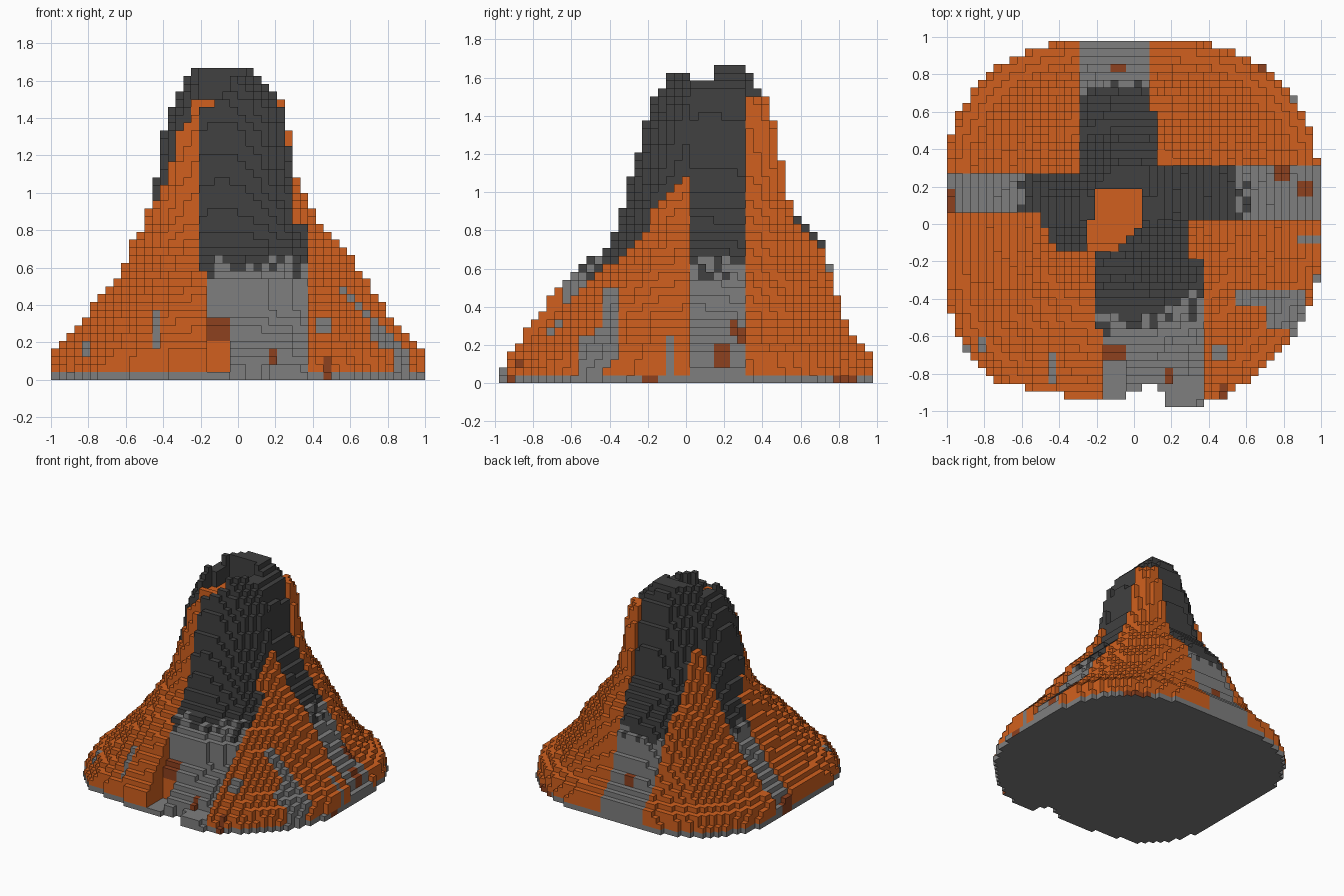
import bpy, bmesh, random
from mathutils import Vector

random.seed(4)
cube = bpy.data.objects.get("Cube")
if cube:
    bpy.data.objects.remove(cube)

# Block grid
NX, NY, NZ = 48, 47, 40
S = 2 / NX


def material(name, color):
    m = bpy.data.materials.new(name)
    m.use_nodes = True
    m.diffuse_color = (*color, 1)
    bsdf = m.node_tree.nodes["Principled BSDF"]
    bsdf.inputs["Base Color"].default_value = (*color, 1)
    bsdf.inputs["Roughness"].default_value = 0.9
    return m


MATS = [material("orange lava", (0.64, 0.118, 0.013)),
        material("dark rock", (0.052, 0.052, 0.052)),
        material("grey rock", (0.21, 0.21, 0.21)),
        material("cooled lava", (0.27, 0.052, 0.013))]
ORANGE, DARK, GREY, BROWN = range(4)

# Mountain outline by height: z, x min, x max, y min, y max
LEVELS = [(0, -1.03, 1.01, -1.02, 1), (.08, -1.03, 1.01, -1, 1),
          (.16, -1, 1, -.94, .98), (.22, -.92, .92, -.88, .9),
          (.35, -.81, .8, -.79, .83), (.48, -.7, .72, -.69, .79),
          (.6, -.62, .65, -.56, .76), (.72, -.57, .56, -.41, .72),
          (.85, -.5, .44, -.35, .6), (1, -.46, .36, -.31, .53),
          (1.15, -.42, .3, -.27, .52), (1.34, -.4, .28, -.22, .48),
          (1.5, -.34, .25, -.16, .43), (1.54, -.32, .18, -.13, .36),
          (1.67, -.25, .08, -.1, .31)]

# Each quadrant: roundness at foot, middle and summit, highest lava block
QUADRANTS = {(True, True): (2.6, 2, 5, 36), (False, True): (2.8, 2.2, 1.5, 29),
             (True, False): (2.2, 1.95, 1.65, 26),
             (False, False): (2.8, 2.4, 2.8, 36)}

# Small patches: x min, x max, y min, y max
GREY_PATCHES = [(.55, .92, -.43, -.35), (.7, .92, -.58, -.43),
                (-.46, -.42, -.84, -.68), (.88, 1, -.1, -.06),
                (.42, .5, -.71, -.66), (-.82, -.78, -.7, -.62)]
BROWN_PATCHES = [(-.17, -.05, -.72, -.64), (.16, .21, -.86, -.76),
                 (.75, .82, .22, .3), (.88, .97, .14, .22),
                 (-.12, -.05, .82, .86), (-1, -.96, .06, .19),
                 (.45, .5, -.92, -.87)]
BROWN_FOOT = [(.6, 1, .77, .9), (.9, 1, -.21, -.16)]


def in_any(x, y, boxes):
    return any(a < x < b and c < y < d for a, b, c, d in boxes)


def outline(z):
    for lo, hi in zip(LEVELS, LEVELS[1:]):
        if z <= hi[0]:
            t = (z - lo[0]) / (hi[0] - lo[0])
            return [a + (b - a) * t for a, b in zip(lo[1:], hi[1:])]
    return LEVELS[-1][1:]


def inside(x, y, z):
    x0, x1, y0, y1 = outline(z)
    t = z / 1.67
    dx, dy = x + .08 * t, y - .1 * t
    rx = x1 + .08 * t if dx > 0 else -x0 - .08 * t
    ry = y1 - .1 * t if dy > 0 else -y0 + .1 * t
    foot, middle, top, _ = QUADRANTS[dx > 0, dy > 0]
    if z < .7:
        p = foot + (middle - foot) * z / .7
    else:
        p = middle + (top - middle) * (z - .7) / .8
    return abs(dx / rx) ** p + abs(dy / ry) ** p <= 1


def in_crater(x, y):
    return ((-.21 if y > .02 else -.25) < x < .04
            and -.14 < y < .19 and y > x - .03)


def rock_arm(x, y):
    """Name of the rock channel at a place, or None on the lava slopes."""
    if y < .03 and (-.21 if y > -.55 else -.17) < x < (.29 if y > -.2 else .37):
        return "front"
    if x > 0 and .02 < y < .31:
        return "left"
    if y > .27 and -.29 < x < (.12 if y < .6 else .08):
        return "back"
    if x < 0 and y < .27 and (y > .06 or y > -.14 and x > -.48 - .5 * y):
        return "right"
    return None


# How far each channel is sunk into the slope, and between what heights
SUNK = {"front": (0, -.13, .1, .5), "left": (.04, 0, .1, 1.5),
        "back": (0, .05, .9, 1.5), "right": (-.04, 0, .1, .6)}


def column_height(x, y):
    # Notch at the foot of the front channel, and the clipped front edge
    if y < -.85 and .04 < x < .13 or y < -.89 and -.04 < x < .17:
        return 0
    if y < -.93 and x < .17 or y < -.89 and x < -.37 or y < -.85 and x < -.58:
        return 0
    arm = rock_arm(x, y)
    if arm == "front" and y < -.74 and x < -.04:
        return 1
    sx, sy, low, high = SUNK.get(arm, (0, 0, 0, 0))
    h = 0
    for k in range(NZ):
        z = (k + .5) * S
        sunk = low < z < high
        if inside(x + sx * sunk, y + sy * sunk, z):
            h = k + 1
    if in_crater(x, y):
        return min(h, 35 if y > -.1 else 36)
    if not arm:
        return min(h, QUADRANTS[x > 0, y > .1][3])
    if y < .15:
        h = min(h, 38 if y > .03 else 39)
    return h


def centre(i, j):
    return (i + .5 - NX / 2) * S, (j + .5 - NY / 2) * S


heights, edge = {}, {}
for i in range(NX):
    for j in range(NY):
        h = column_height(*centre(i, j))
        if h:
            heights[i, j] = h
            edge[i, j] = random.choice((.53, .57, .61, .61, .66))


def block_color(i, j, k):
    x, y = centre(i, j)
    arm = rock_arm(x, y)
    # Lava licking over the low corner of the front channel
    if arm == "front" and x < -.04 and 0 < k < 5:
        return ORANGE
    if in_any(x, y, BROWN_PATCHES):
        return BROWN
    if k == 0:
        return BROWN if in_any(x, y, BROWN_FOOT) else GREY
    if in_crater(x, y):
        return ORANGE
    if arm:
        return DARK if k * S > edge[i, j] else GREY
    return GREY if in_any(x, y, GREY_PATCHES) else ORANGE


def part_of(i, j):
    x, y = centre(i, j)
    if in_crater(x, y):
        return "crater_lava"
    return "rock_channels" if rock_arm(x, y) else "lava_slopes"


PARTS = {n: bmesh.new() for n in
         ("base_slab", "rock_channels", "lava_slopes", "crater_lava")}


def quad(part, origin, u, v, color):
    """One block face, spanned by the steps u and v from a grid corner."""
    bm = PARTS[part]
    o, u, v = Vector(origin), Vector(u), Vector(v)
    shift = Vector((NX / 2, NY / 2, 0))
    face = bm.faces.new([bm.verts.new((p - shift) * S)
                         for p in (o, o + u, o + u + v, o + v)])
    face.material_index = color


# Neighbour step, corner of the wall and direction along it
SIDES = [((1, 0), (1, 0), (0, 1, 0)), ((-1, 0), (0, 1), (0, -1, 0)),
         ((0, 1), (1, 1), (-1, 0, 0)), ((0, -1), (0, 0), (1, 0, 0))]
UP = (0, 0, 1)

for (i, j), h in heights.items():
    part = part_of(i, j) if h > 1 else "base_slab"
    quad(part, (i, j, h), (1, 0, 0), (0, 1, 0), block_color(i, j, h - 1))
    quad("base_slab", (i, j, 0), (0, 1, 0), (1, 0, 0), GREY)
    for (di, dj), (ci, cj), along in SIDES:
        for k in range(heights.get((i + di, j + dj), 0), h):
            quad(part if k else "base_slab", (i + ci, j + cj, k),
                 along, UP, block_color(i, j, k))

# Weld the blocks and make the objects
for name, bm in PARTS.items():
    bmesh.ops.remove_doubles(bm, verts=bm.verts[:], dist=S / 20)
    mesh = bpy.data.meshes.new(name)
    bm.to_mesh(mesh)
    bm.free()
    for m in MATS:
        mesh.materials.append(m)
    bpy.context.scene.collection.objects.link(bpy.data.objects.new(name, mesh))
